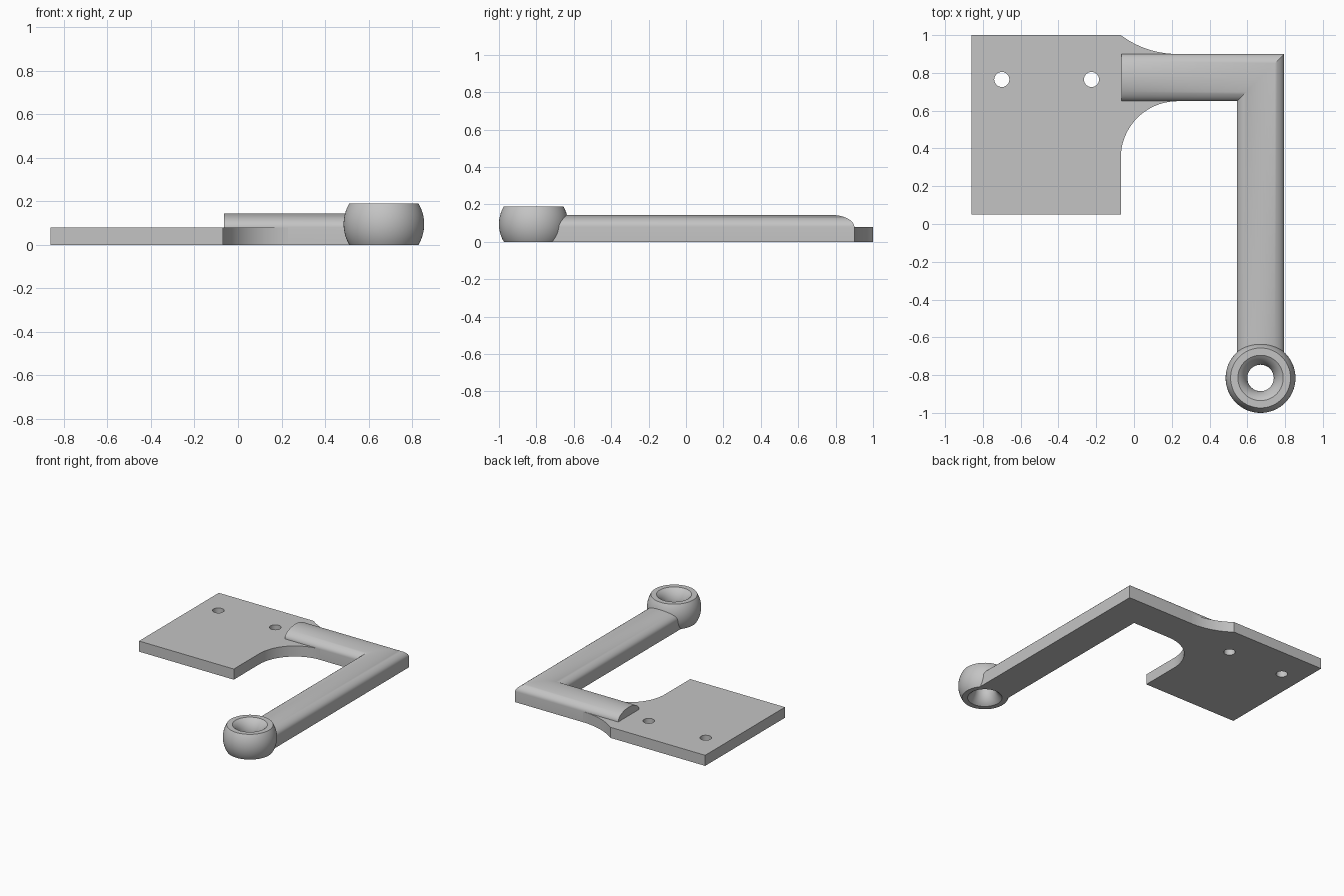
import bpy, bmesh
from math import sin, cos, pi, sqrt, radians, asin

cube = bpy.data.objects.get("Cube")
if cube:
    bpy.data.objects.remove(cube, do_unlink=True)

grey = bpy.data.materials.new("plain_grey")
grey.use_nodes = True
colour = (0.55, 0.55, 0.55, 1)
grey.diffuse_color = colour
grey.node_tree.nodes["Principled BSDF"].inputs["Base Color"].default_value = colour


def finish(name, bm):
    """Clean the mesh, turn it into an object and shade it."""
    bmesh.ops.remove_doubles(bm, verts=bm.verts, dist=0.0001)
    bmesh.ops.recalc_face_normals(bm, faces=bm.faces)
    mesh = bpy.data.meshes.new(name)
    bm.to_mesh(mesh)
    bm.free()
    mesh.materials.clear()
    mesh.materials.append(grey)
    obj = bpy.data.objects.new(name, mesh)
    bpy.context.collection.objects.link(obj)
    bpy.ops.object.select_all(action='DESELECT')
    obj.select_set(True)
    bpy.context.view_layer.objects.active = obj
    bpy.ops.object.shade_smooth_by_angle(angle=radians(30))
    return obj


def arc(cx, cy, r, start, end, n):
    angles = [start + (end - start) * i / n for i in range(n + 1)]
    return [(cx + r * cos(a), cy + r * sin(a)) for a in angles]


def skin(bm, loops, closed=False):
    """Join matching closed loops of points with quads."""
    rows = [[bm.verts.new(p) for p in loop] for loop in loops]
    pairs = list(zip(rows, rows[1:])) + ([(rows[-1], rows[0])] if closed else [])
    for a, b in pairs:
        for i in range(len(a)):
            j = (i + 1) % len(a)
            bm.faces.new((a[i], a[j], b[j], b[i]))
    return rows


# Mounting plate with flared neck and two screw holes
thick = 0.08
flare = asin(0.3 / 0.5)
outline = [(-0.86, 0.05), (-0.07, 0.05)]
outline += arc(0.23, 0.35, 0.3, pi, pi / 2, 20)
outline += arc(0.23, 1.4, 0.5, -pi / 2, -pi / 2 - flare, 14)
outline += [(-0.86, 1.0)]
holes = [arc(x, 0.765, 0.04, 0, 2 * pi, 32)[:-1] for x in (-0.70, -0.225)]

curve = bpy.data.curves.new("plate_outline", 'CURVE')
curve.dimensions = '2D'
curve.fill_mode = 'BOTH'
curve.extrude = thick / 2
for points in [outline] + holes:
    spline = curve.splines.new('POLY')
    spline.points.add(len(points) - 1)
    for point, (x, y) in zip(spline.points, points):
        point.co = (x, y, 0, 1)
    spline.use_cyclic_u = True
helper = bpy.data.objects.new("plate_outline", curve)
bpy.context.collection.objects.link(helper)
graph = bpy.context.evaluated_depsgraph_get()
flat_mesh = bpy.data.meshes.new_from_object(helper.evaluated_get(graph))
bm = bmesh.new()
bm.from_mesh(flat_mesh)
bmesh.ops.translate(bm, verts=bm.verts, vec=(0, 0, thick / 2))
bpy.data.objects.remove(helper, do_unlink=True)
bpy.data.curves.remove(curve)
bpy.data.meshes.remove(flat_mesh)
finish("mounting_plate", bm)

# Mitred arm with a domed top, ending inside the wall of the eye
half, steps = 0.125, 24
eye_x, eye_y = 0.67, -0.815
us = [half * cos(pi * i / steps) for i in range(steps + 1)]
section = [(u, thick + 0.064 * sqrt(max(0, 1 - (u / half) ** 2))) for u in us]
section += [(u, 0) for u in reversed(us)]
bm = bmesh.new()
rows = skin(bm, [
    [(-0.065, 0.775 + u, z) for u, z in section],
    [(eye_x + u, 0.775 + u, z) for u, z in section],
    [(eye_x + u, eye_y + sqrt(0.14 ** 2 - u * u), z) for u, z in section],
])
bm.faces.new(rows[0])
finish("arm", bm)

# Ball-shaped eye with a waisted hole
mid, ball, waist = 0.095, 0.185, 0.115
tilt = asin(mid / ball)
pinch = asin(mid / waist)
profile = arc(0, mid, ball, -tilt, tilt, 16)
profile += arc(0.07 + waist, mid, waist, pi - pinch, pi + pinch, 16)
segments = 64
bm = bmesh.new()
skin(bm, [[(eye_x + r * cos(a), eye_y + r * sin(a), z) for r, z in profile]
          for a in (2 * pi * i / segments for i in range(segments))], closed=True)
finish("eye", bm)
